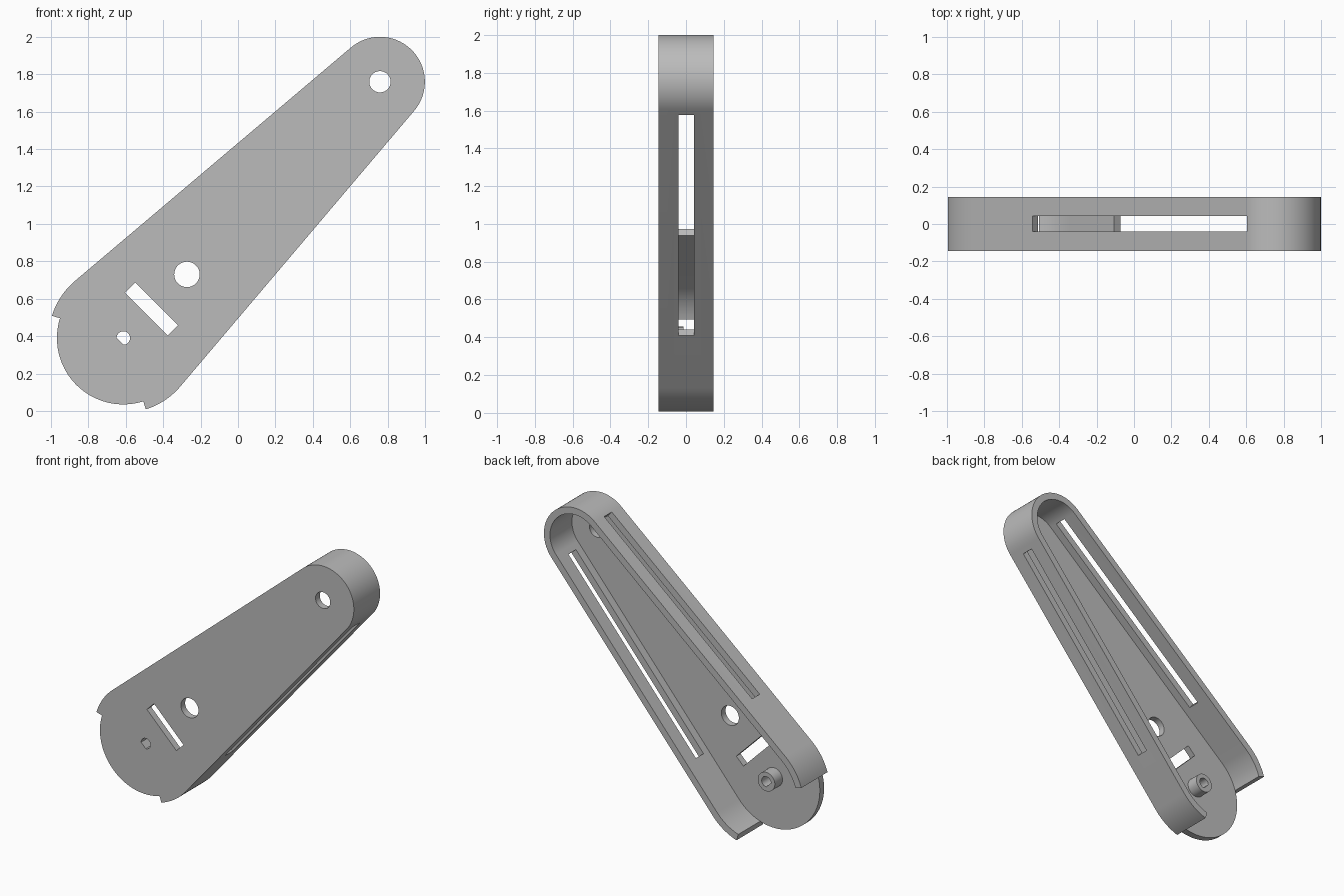
import bpy, bmesh
from math import cos, sin, radians, asin, degrees, hypot, pi
from mathutils import Vector

cube = bpy.data.objects.get("Cube")
if cube:
    bpy.data.objects.remove(cube, do_unlink=True)

grey = bpy.data.materials.new("plain grey")
grey.use_nodes = True
colour = (0.5, 0.5, 0.5, 1)
grey.diffuse_color = colour
grey.node_tree.nodes["Principled BSDF"].inputs["Base Color"].default_value = colour

# Main dimensions
big, small = Vector((-0.613, 0.39)), Vector((0.759, 1.76))
R_big, R_small, R_disc = 0.40, 0.24, 0.355
wall = 0.047
front, floor_y, back = -0.145, -0.098, 0.145
axis = small - big
tilt = degrees(asin((R_big - R_small) / axis.length))
up, low = 135 - tilt, -45 + tilt        # tangent directions of the two long sides
end_up, end_low = 162.7, -72.5          # where the rim stops


def polar(c, r, a):
    return c + r * Vector((cos(radians(a)), sin(radians(a))))


def arc(c, r, a0, a1, n):
    return [polar(c, r, a0 + (a1 - a0) * i / n) for i in range(n + 1)]


def circle(c, r, n=48):
    return arc(c, r, 0, 360, n)[:-1]


def rim_path(inset):
    """Open path around the small end, from one rim end to the other."""
    return (arc(big, R_big - inset, end_up, up, 12)
            + arc(small, R_small - inset, up, low, 56)
            + arc(big, R_big - inset, low, end_low, 12))


def box(c, along, length, width):
    """Rectangle outline centred on c with its length along a direction."""
    u = along.normalized() * length / 2
    v = Vector((-along.y, along.x)).normalized() * width / 2
    return [c - u - v, c + u - v, c + u + v, c - u + v]


def prism(name, outline, y0, y1):
    bm = bmesh.new()
    base = bm.faces.new([bm.verts.new((p.x, y0, p.y)) for p in outline])
    new = bmesh.ops.extrude_face_region(bm, geom=[base])["geom"]
    bmesh.ops.translate(bm, vec=(0, y1 - y0, 0),
                        verts=[g for g in new if isinstance(g, bmesh.types.BMVert)])
    bmesh.ops.recalc_face_normals(bm, faces=bm.faces)
    mesh = bpy.data.meshes.new(name)
    bm.to_mesh(mesh)
    bm.free()
    mesh.materials.append(grey)
    ob = bpy.data.objects.new(name, mesh)
    bpy.context.collection.objects.link(ob)
    return ob


def finish(ob, cutters):
    """Cut the openings, drop the cutters and shade the curves smooth."""
    bpy.ops.object.select_all(action='DESELECT')
    bpy.context.view_layer.objects.active = ob
    ob.select_set(True)
    for outline, y0, y1 in cutters:
        cutter = prism("cutter", outline, y0, y1)
        cutter.hide_render = True
        mod = ob.modifiers.new("cut", 'BOOLEAN')
        mod.operation, mod.solver, mod.object = 'DIFFERENCE', 'EXACT', cutter
        bpy.ops.object.modifier_apply(modifier=mod.name)
        bpy.data.objects.remove(cutter, do_unlink=True)
    bpy.ops.object.shade_smooth_by_angle(angle=radians(30))


# Shaft hole with one flat side
shaft = arc(big, 0.036, -90, 180, 36)
flat_hole = [p for p in shaft]

# Front plate with its round end and openings
plate = prism("front_plate",
              rim_path(0) + arc(big, R_disc, end_low, end_up - 360, 48), front, floor_y)
through = (-0.3, 0.3)
finish(plate, [
    (circle(small, 0.057), *through),
    (circle(Vector((-0.273, 0.73)), 0.068), *through),
    (box(Vector((-0.4625, 0.545)), Vector((1, -1)), 0.322, 0.078), *through),
    (flat_hole, *through),
])

# Side wall wrapped around the plate, with one long slot per side
def side_slot(angle, start, stop):
    a, b = polar(big, R_big, angle), polar(small, R_small, angle)
    d = (b - a).normalized()
    return box(a + d * (start + stop) / 2, d, stop - start, 0.16)


rim = prism("side_wall", rim_path(0) + rim_path(wall)[::-1], floor_y, back)
finish(rim, [
    (side_slot(up, 0.431, 1.932), -0.041, 0.043),
    (side_slot(low, 0.366, 1.893), -0.041, 0.043),
])

# Shaft boss on the inside of the plate
boss = prism("shaft_boss", circle(big, 0.066), floor_y, floor_y + 0.085)
finish(boss, [(flat_hole, *through)])
